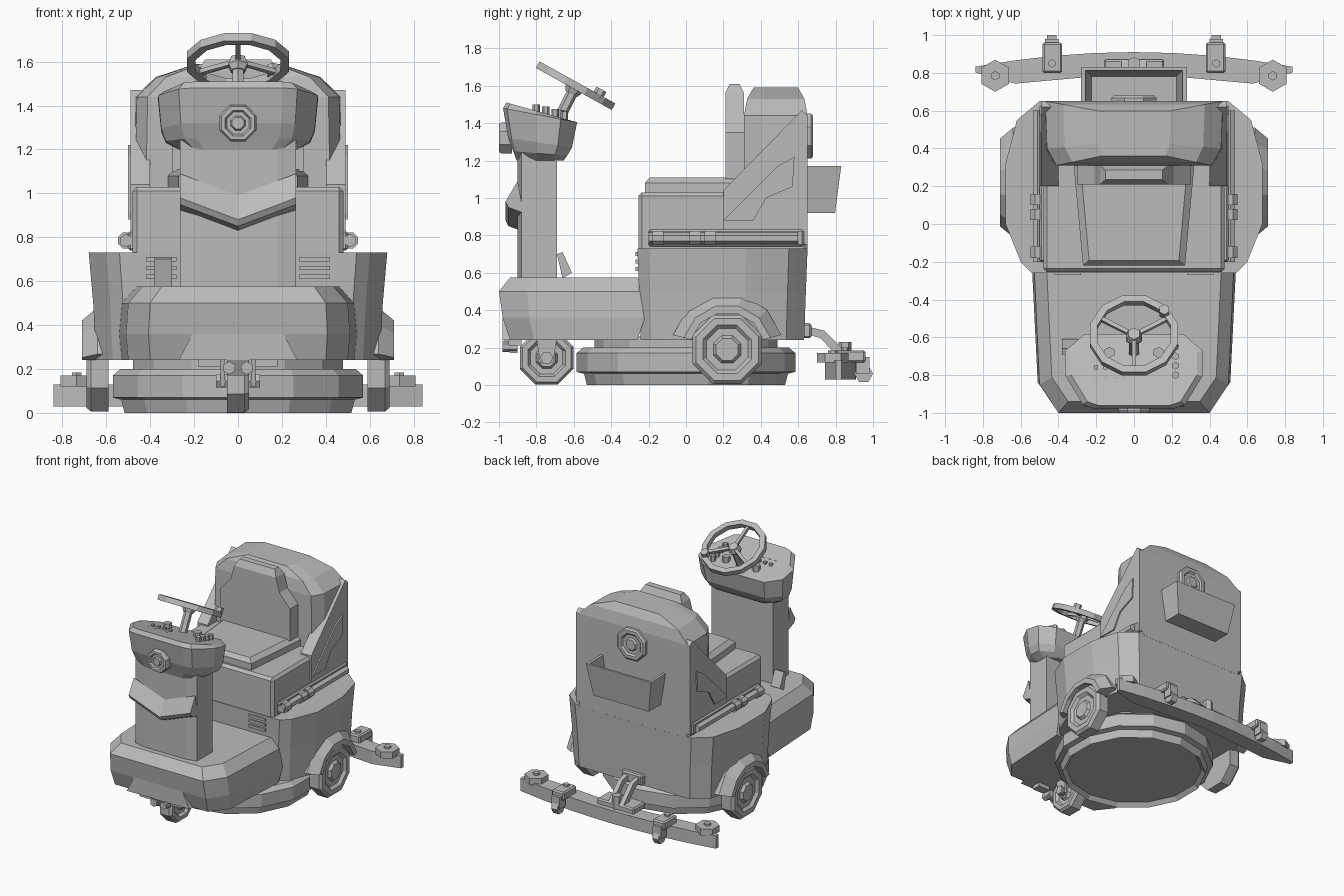
import bpy, bmesh
from math import radians, cos, sin, pi
from mathutils import Vector, Matrix

cube = bpy.data.objects.get("Cube")
if cube:
    bpy.data.objects.remove(cube)

X, Y, Z = (Vector(axis) for axis in Matrix.Identity(3))
SIDES = (-1, 1)

grey = bpy.data.materials.new("plain grey")
grey.use_nodes = True
grey.diffuse_color = (.5, .5, .5, 1)
grey.node_tree.nodes["Principled BSDF"].inputs["Base Color"].default_value = grey.diffuse_color


def loft(name, rings, chamfer=0, closed=False):
    """Skin equal-length rings of points, capping the ends unless closed."""
    bm = bmesh.new()
    loops = [[bm.verts.new(point) for point in ring] for ring in rings]
    pairs = list(zip(loops, loops[1:]))
    if closed:
        pairs.append((loops[-1], loops[0]))
    else:
        bm.faces.new(loops[0])
        bm.faces.new(loops[-1])
    for lower, upper in pairs:
        for i in range(len(lower)):
            bm.faces.new((lower[i - 1], lower[i], upper[i], upper[i - 1]))
    bmesh.ops.recalc_face_normals(bm, faces=bm.faces)
    mesh = bpy.data.meshes.new(name)
    bm.to_mesh(mesh)
    bm.free()
    mesh.materials.append(grey)
    obj = bpy.data.objects.new(name, mesh)
    bpy.context.collection.objects.link(obj)
    if chamfer:
        bevel = obj.modifiers.new("chamfer", 'BEVEL')
        bevel.width, bevel.segments = chamfer, 1
    return obj


def mirror(obj):
    """Repeat a part on the other side of x = 0."""
    obj.modifiers.new("mirror", 'MIRROR').use_mirror_merge = False
    return obj


def shell(name, outline, levels, chamfer=0, slope=0):
    """Scale a half outline (x, y) at each level (height, width, depth) and mirror it."""
    front = min(y for x, y in outline)
    middle = (front + max(y for x, y in outline)) / 2
    rings = []
    for i, (z, wide, deep) in enumerate(levels):
        drop = slope * i / len(levels)
        half = [(x * wide, middle + (y - middle) * deep, z - drop * (y - front)) for x, y in outline]
        rings.append(half + [(-x, y, h) for x, y, h in reversed(half)])
    return loft(name, rings, chamfer)


def side_prism(name, profile, x, chamfer=0):
    """Extrude a (y, z) profile between two x positions."""
    return loft(name, [[(end, y, z) for y, z in profile] for end in x], chamfer)


def block(name, x, y, z, chamfer=0):
    corners = [(y[0], z[0]), (y[1], z[0]), (y[1], z[1]), (y[0], z[1])]
    return side_prism(name, corners, x, chamfer)


def lathe(name, centre, axis, profile, sides=8, closed=False):
    """Spin (radius, height) pairs about an axis."""
    turn = Z.rotation_difference(axis).to_matrix()
    angles = [2 * pi * (i + .5) / sides for i in range(sides)]
    rings = [[Vector(centre) + turn @ Vector((r * cos(a), r * sin(a), h)) for a in angles]
             for r, h in profile]
    return loft(name, rings, closed=closed)


def rod(name, start, span, radius, sides=6):
    return lathe(name, start, span.normalized(), [(radius, 0), (radius, span.length)], sides)


def dished_disc(name, centre, axis, radius, width):
    """Octagonal disc with a raised rim, a sunken ring and a central boss."""
    rim, ring, boss = radius * .7, radius * .6, radius * .4
    return lathe(name, centre, axis, [(radius, 0), (radius, width * .8), (radius * .9, width), (rim, width),
                                      (ring, width * .8), (boss, width * .8), (boss * .8, width)])


# Front deck and bumper panel
shell("front_deck", [(.4, -1), (.5, -.85), (.53, -.2)],
      [(.24, 1, .85), (.36, 1.02, .95), (.5, 1, 1), (.575, .87, .85)])
shell("bumper_panel", [(.27, -.98), (.27, -.8)], [(.24, 1, 1), (.37, .75, 1)])

# Lower rear body with front vent slats
shell("lower_body", [(.54, -.26), (.6, -.2), (.68, 0), (.68, .32), (.62, .55), (.5, .65)],
      [(.24, .95, .96), (.5, .97, .98), (.73, 1, 1)])
for z in (.61, .65, .69):
    mirror(block("vent_slat", x=(.28, .42), y=(-.27, -.2), z=(z, z + .02)))

# Upper body and raised hopper with sloping side wings
block("seat_base", x=(-.48, .48), y=(-.255, .65), z=(.7, 1.03), chamfer=.02)
shell("hopper", [(.42, .31), (.47, .4), (.48, .65)],
      [(1, 1, 1), (1.44, .98, 1), (1.53, .78, .9), (1.59, .4, .7)])
mirror(side_prism("side_wing", [(.2, 1.04), (.62, 1.47), (.65, 1.44), (.65, .75), (.2, .75)], x=(.4, .49)))
mirror(side_prism("wing_panel", [(.2, .88), (.36, .88), (.43, 1), (.57, 1.06), (.58, 1.22), (.49, 1.17)],
                  x=(.45, .5)))

# Side rails with clamped tubes
mirror(block("side_ledge", x=(.45, .5), y=(-.2, .63), z=(.74, .83), chamfer=.01))
mirror(rod("side_tube", (.51, -.2, .785), Y * .8, radius=.03))
for y in (-.18, .02, .1):
    mirror(rod("tube_clamp", (.51, y, .785), Y * .06, radius=.04, sides=8))

# Seat cushion and backrest
shell("seat_cushion", [(.27, -.22), (.32, .32)], [(1, 1, 1), (1.08, 1, 1), (1.11, .88, .9)])
shell("seat_backrest", [(.3, .21), (.3, .31)],
      [(1.1, 1, 1), (1.35, 1, 1), (1.45, .7, 1), (1.56, .6, 1), (1.61, .5, .5)])

# Rear filler cap and open storage bin
dished_disc("rear_cap", (0, .62, 1.33), Y, radius=.13, width=.06)
shell("storage_bin", [(.28, .5), (.28, .83)],
      [(.92, .85, .8), (1.17, 1, 1), (1.17, .92, .9), (.95, .8, .7)])

# Steering column, chevron apron and console head
shell("steering_column", [(.18, -.9), (.265, -.88), (.265, -.69)], [(.55, 1, 1), (1.3, 1, 1)])
mirror(loft("chevron_apron", [[(x, -.87, z - .03), (x, -.95, z), (x, -.965, z + .03), (x, -.9, z + .14)]
                              for x, z in ((0, .85), (.265, .95))]))
shell("console_head", [(.2, -.96), (.26, -.94), (.35, -.8), (.35, -.68), (.25, -.6)],
      [(1.2, .77, .7), (1.25, .94, .8), (1.32, 1, .95), (1.48, 1.04, 1.1), (1.51, .95, 1)], slope=.35)
dished_disc("front_badge", (0, -.93, 1.32), -Y, radius=.09, width=.07)

# Console controls
for i in range(4):
    step = i * .05
    for y in (-.82, -.76):
        rod("console_button", (step - .2, y, 1.4), Z * .07, radius=.015, sides=4)
    rod("console_switch", (.22, step - .8, 1.4), Z * (.1 - step / 4), radius=.02)
mirror(rod("console_dial", (.13, -.68, 1.4), Z * .07, radius=.03))

# Steering wheel, tilted toward the seat
hub = Vector((0, -.59, 1.6))
tilt = Matrix.Rotation(radians(-29), 3, 'X')
normal = tilt @ Z
lathe("steering_wheel", hub, normal, [(.24, -.02), (.24, .02), (.2, .02), (.2, -.02)], sides=12, closed=True)
lathe("wheel_hub", hub, normal, [(.035, -.05), (.05, -.02), (.035, .02)], sides=6)
for angle in (30, 150, 270):
    spoke = Matrix.Rotation(radians(angle), 3, 'Z') @ X
    rod("wheel_spoke", hub, tilt @ spoke * .21, radius=.016, sides=4)
rod("steering_knob", hub + tilt @ Vector((.16, .13, 0)), normal * .05, radius=.03)
rod("steering_shaft", hub, Vector((0, -.1, -.2)), radius=.03)

# Foot pedal
side_prism("foot_pedal", [(-.66, .57), (-.61, .6), (-.66, .71), (-.69, .7)], x=(-.38, -.3))

# Round scrub deck with a skirt and hollow underside
lathe("scrub_deck", (0, 0, 0), Z, [(.5, .03), (.53, 0), (.545, .06), (.585, .07), (.585, .17), (.55, .2),
                                   (.49, .2), (.49, .26)], sides=14)

# Rear drive wheels under angular arched fenders
axle = Vector((.59, .22, .19))
mirror(dished_disc("rear_wheel", axle, X, radius=.2, width=.1))
arch = []
for degrees in range(15, 180, 30):
    ray = Vector((0, cos(radians(degrees)), sin(radians(degrees))))
    arch.append([axle + X * out + ray * radius for out, radius in ((-.1, .2), (.12, .2), (.12, .24), (.05, .3), (-.1, .3))])
mirror(loft("wheel_fender", arch))

# Front caster, fork and hitch
dished_disc("front_wheel", (-.05, -.745, .145), X, radius=.155, width=.1)
mirror(side_prism("caster_fork", [(-.8, .25), (-.69, .25), (-.71, .12), (-.78, .12)], x=(.06, .08)))
rod("caster_axle", (-.1, -.745, .145), X * .2, radius=.035)
mirror(rod("hitch_bolt", (.04, -.98, .205), Y * .08, radius=.03))
mirror(block("hitch_foot", x=(.08, .18), y=(-.95, -.88), z=(.21, .25)))
side_prism("hitch_arm", [(-.98, .25), (-.94, .17), (-.9, .17), (-.93, .38), (-.98, .37)], x=(-.05, .05))

# Curved squeegee bar
sections = []
for i in range(-4, 5):
    x = i * .21
    rear = .91 - .11 * x * x
    inner = rear - .03 if abs(i) == 4 else .8 - .09 * abs(x)
    sections.append([(x, inner, .03), (x, rear, .03), (x, rear, .13), (x, inner, .13)])
loft("squeegee_bar", sections)

# Squeegee bumper rollers, brackets and trailing wheels
mirror(rod("bumper_roller", (.735, .785, .12), Z * .05, radius=.085))
mirror(rod("roller_bolt", (.735, .785, .15), Z * .035, radius=.025))
mirror(block("squeegee_bracket", x=(.38, .485), y=(.8, .96), z=(.12, .185), chamfer=.01))
mirror(rod("bracket_bolt", (.435, .85, .18), Z * .02, radius=.022))
mirror(rod("trailing_wheel", (.41, .95, .06), X * .05, radius=.05))
mirror(block("wheel_yoke", x=(.4, .47), y=(.91, .98), z=(.06, .15)))

# Lift linkage joining the squeegee to the body
block("link_mount", x=(-.09, .09), y=(.58, .67), z=(.25, .33), chamfer=.01)
mirror(side_prism("lift_arm", [(.62, .28), (.62, .32), (.74, .29), (.86, .17), (.83, .13), (.72, .25)], x=(.03, .065)))
block("link_plate", x=(-.16, .16), y=(.72, .87), z=(.12, .17), chamfer=.01)
rod("link_pin", (0, .85, .13), Z * .1, radius=.035)
